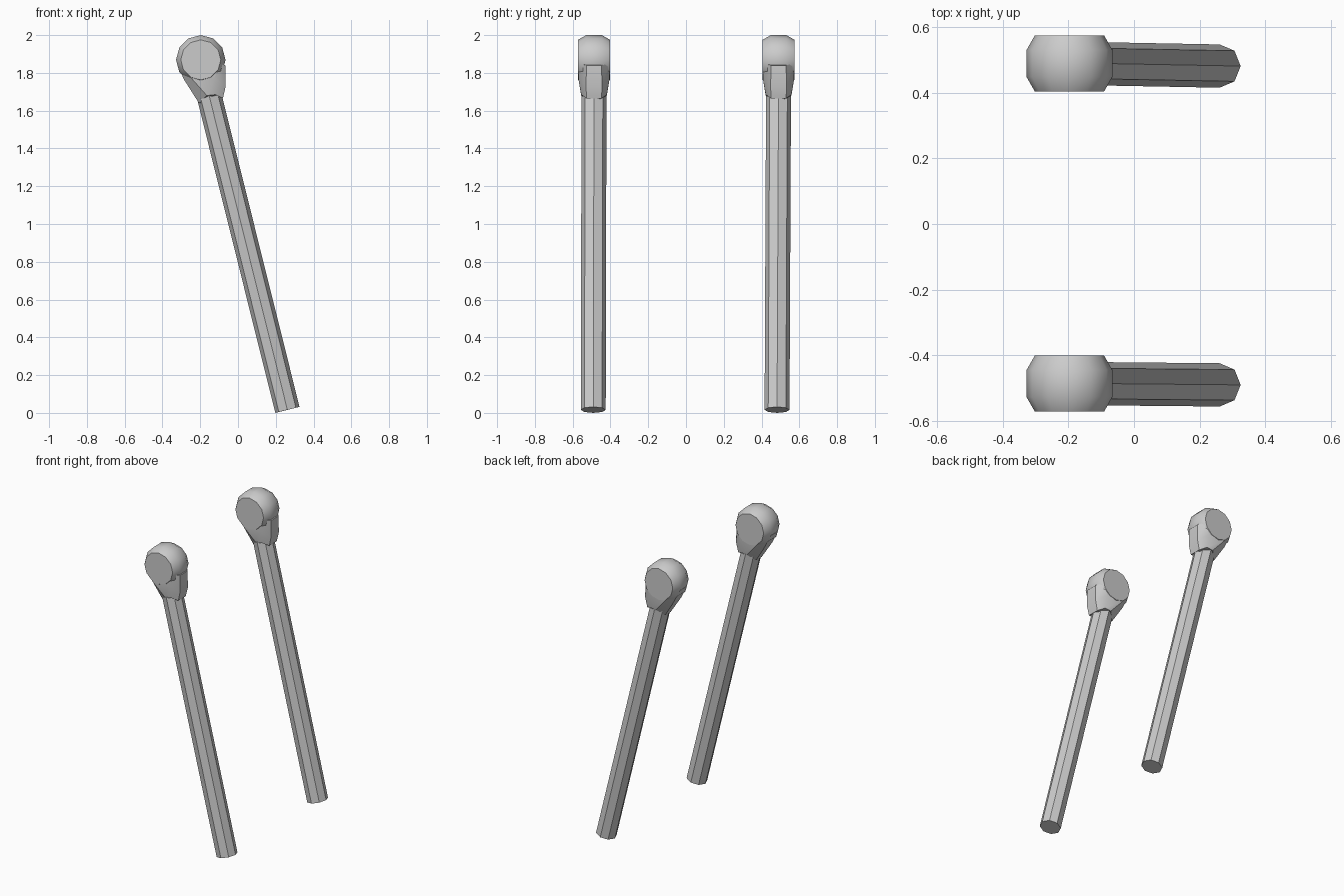
import bpy, bmesh
from math import sin, cos, pi, radians
from mathutils import Vector

if "Cube" in bpy.data.objects:
    bpy.data.objects.remove(bpy.data.objects["Cube"])


def loft(name, rings):
    """Bridge rings of equal point count and cap both ends."""
    bm = bmesh.new()
    loops = [[bm.verts.new(p) for p in ring] for ring in rings]
    n = len(loops[0])
    for a, b in zip(loops, loops[1:]):
        for i in range(n):
            j = (i + 1) % n
            bm.faces.new((a[i], a[j], b[j], b[i]))
    bm.faces.new(loops[0])
    bm.faces.new(loops[-1])
    bmesh.ops.recalc_face_normals(bm, faces=bm.faces)
    me = bpy.data.meshes.new(name)
    bm.to_mesh(me)
    bm.free()
    ob = bpy.data.objects.new(name, me)
    bpy.context.collection.objects.link(ob)
    bpy.ops.object.select_all(action='DESELECT')
    ob.select_set(True)
    bpy.context.view_layer.objects.active = ob
    bpy.ops.object.shade_smooth_by_angle(angle=radians(32))
    return ob


def neck_ring(left, side_l, side_r, right, cy):
    """Mirrored octagon; each argument is (x, half depth, z)."""
    pts = (left, side_l, side_r, right)
    return [(x, cy + d, z) for x, d, z in pts] + \
           [(x, cy - d, z) for x, d, z in reversed(pts)]


def build(side, cy, y_bottom):
    # rounded knob with chamfered rims, axis along y
    profile = [(-0.085, 0.106), (-0.041, 0.131), (0.041, 0.131), (0.085, 0.106)]
    loft(side + "_knob", [[(-0.197 + r * sin(i * pi / 6), cy + y, 1.869 + r * cos(i * pi / 6))
                           for i in range(12)] for y, r in profile])

    # tapered neck with a notched lower edge
    loft(side + "_neck", [
        neck_ring((-0.322, 0.040, 1.84), (-0.29, 0.08, 1.85),
                  (-0.10, 0.08, 1.85), (-0.067, 0.040, 1.84), cy),
        neck_ring((-0.283, 0.040, 1.76), (-0.245, 0.083, 1.77),
                  (-0.125, 0.083, 1.77), (-0.065, 0.042, 1.73), cy),
        neck_ring((-0.207, 0.030, 1.64), (-0.165, 0.068, 1.68),
                  (-0.120, 0.068, 1.685), (-0.080, 0.040, 1.665), cy)])

    # slanted eight-sided shaft
    bottom = Vector((0.2615, y_bottom, 0.016))
    top = Vector((-0.163, cy, 1.72))
    d = (top - bottom).normalized()
    u = Vector((0, 1, 0)).cross(d).normalized()
    v = d.cross(u)
    loft(side + "_shaft", [[c + 0.066 * (u * cos(i * pi / 4) + v * sin(i * pi / 4))
                            for i in range(8)] for c in (bottom, top)])


build("front", -0.487, -0.491)
build("rear", 0.490, 0.482)
